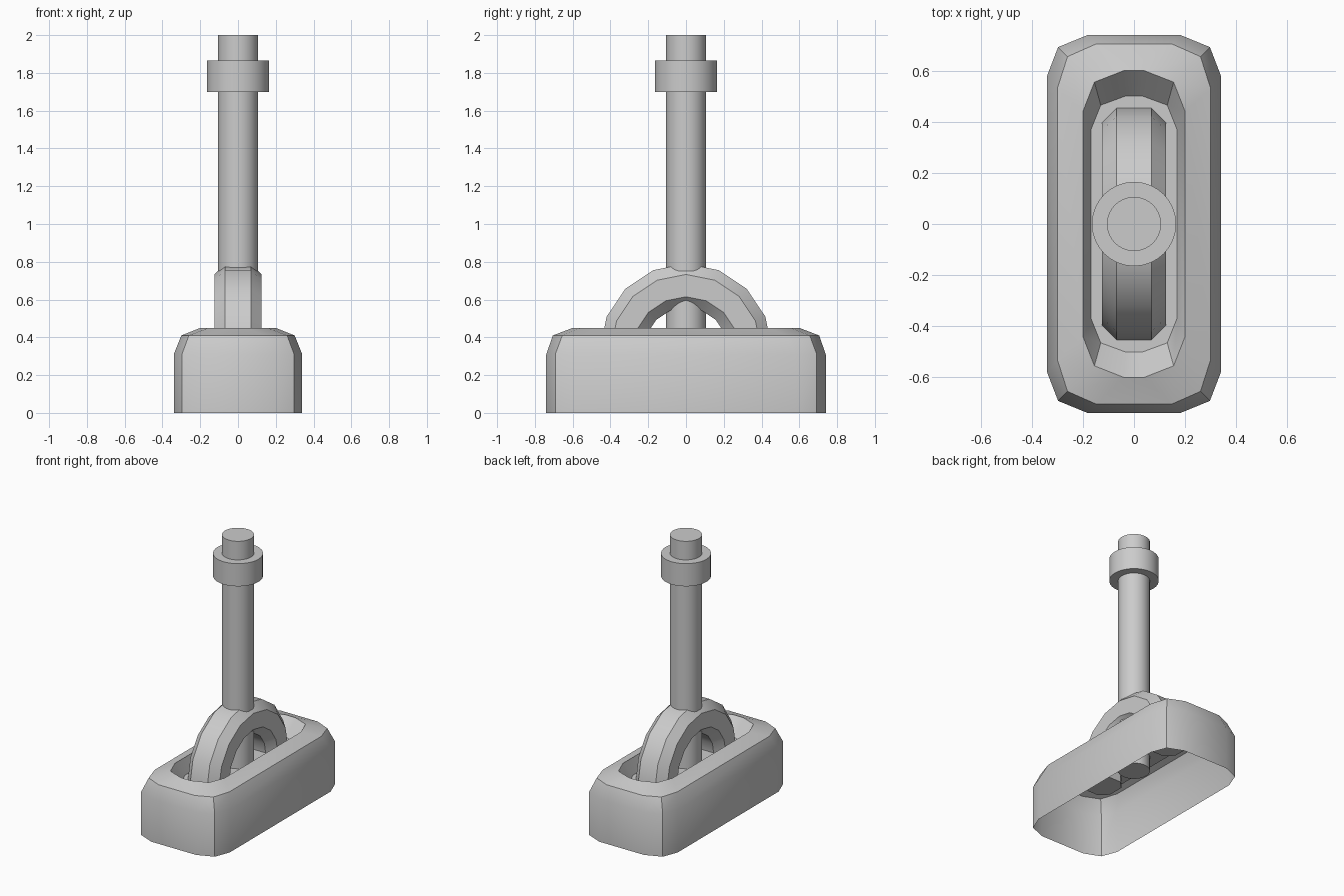
import bpy, bmesh
from math import sin, cos, pi

if "Cube" in bpy.data.objects:
    bpy.data.objects.remove(bpy.data.objects["Cube"])


def finish(name, bm, angle=30):
    bmesh.ops.recalc_face_normals(bm, faces=bm.faces)
    me = bpy.data.meshes.new(name)
    bm.to_mesh(me)
    bm.free()
    ob = bpy.data.objects.new(name, me)
    bpy.context.collection.objects.link(ob)
    bpy.ops.object.select_all(action='DESELECT')
    ob.select_set(True)
    bpy.context.view_layer.objects.active = ob
    bpy.ops.object.shade_smooth_by_angle(angle=angle * pi / 180)
    return ob


def bridge(bm, a, b):
    n = len(a)
    for i in range(n):
        j = (i + 1) % n
        bm.faces.new((a[i], a[j], b[j], b[i]))


def cylinder(name, r, z0, z1):
    bm = bmesh.new()
    bmesh.ops.create_cone(bm, cap_ends=True, segments=32, radius1=r, radius2=r, depth=z1 - z0)
    bmesh.ops.translate(bm, verts=bm.verts, vec=(0, 0, (z0 + z1) / 2))
    return finish(name, bm)


# Housing: open-bottomed shell with a recessed slot; each level is one corner mirrored round
levels = [
    (0.00, [(.34, .58), (.297, .692), (.18, .74)]),
    (0.31, [(.34, .58), (.297, .692), (.18, .74)]),
    (0.41, [(.30, .53), (.26, .655), (.147, .705)]),
    (0.45, [(.20, .44), (.155, .555), (.04, .60)]),
    (0.345, [(.168, .37), (.13, .465), (.035, .50)]),
]
bm = bmesh.new()
prev = None
for z, c in levels:
    pts = (c + [(-x, y) for x, y in reversed(c)]
           + [(-x, -y) for x, y in c] + [(x, -y) for x, y in reversed(c)])
    ring = [bm.verts.new((x, y, z)) for x, y in pts]
    if prev:
        bridge(bm, prev, ring)
    prev = ring
bm.faces.new(prev)
housing = finish("housing", bm)

# Pivot arch: chamfered section swept over half a 16-sided ring, with short legs
section = [(.068, .455), (.125, .398), (.125, .28), (.068, .223),
           (-.068, .223), (-.125, .28), (-.125, .398), (-.068, .455)]
centre = .335
bm = bmesh.new()
path = [(0, -.055)] + [(i * pi / 8, 0) for i in range(9)] + [(pi, -.055)]
rings = [[bm.verts.new((x, r * cos(a), centre + r * sin(a) + dz)) for x, r in section]
         for a, dz in path]
for a, b in zip(rings, rings[1:]):
    bridge(bm, a, b)
bm.faces.new(rings[0])
bm.faces.new(rings[-1])
arch = finish("pivot_arch", bm)

# Lever shaft and collar
cylinder("lever_shaft", .106, .24, 2.0)
cylinder("lever_collar", .165, 1.70, 1.865)
